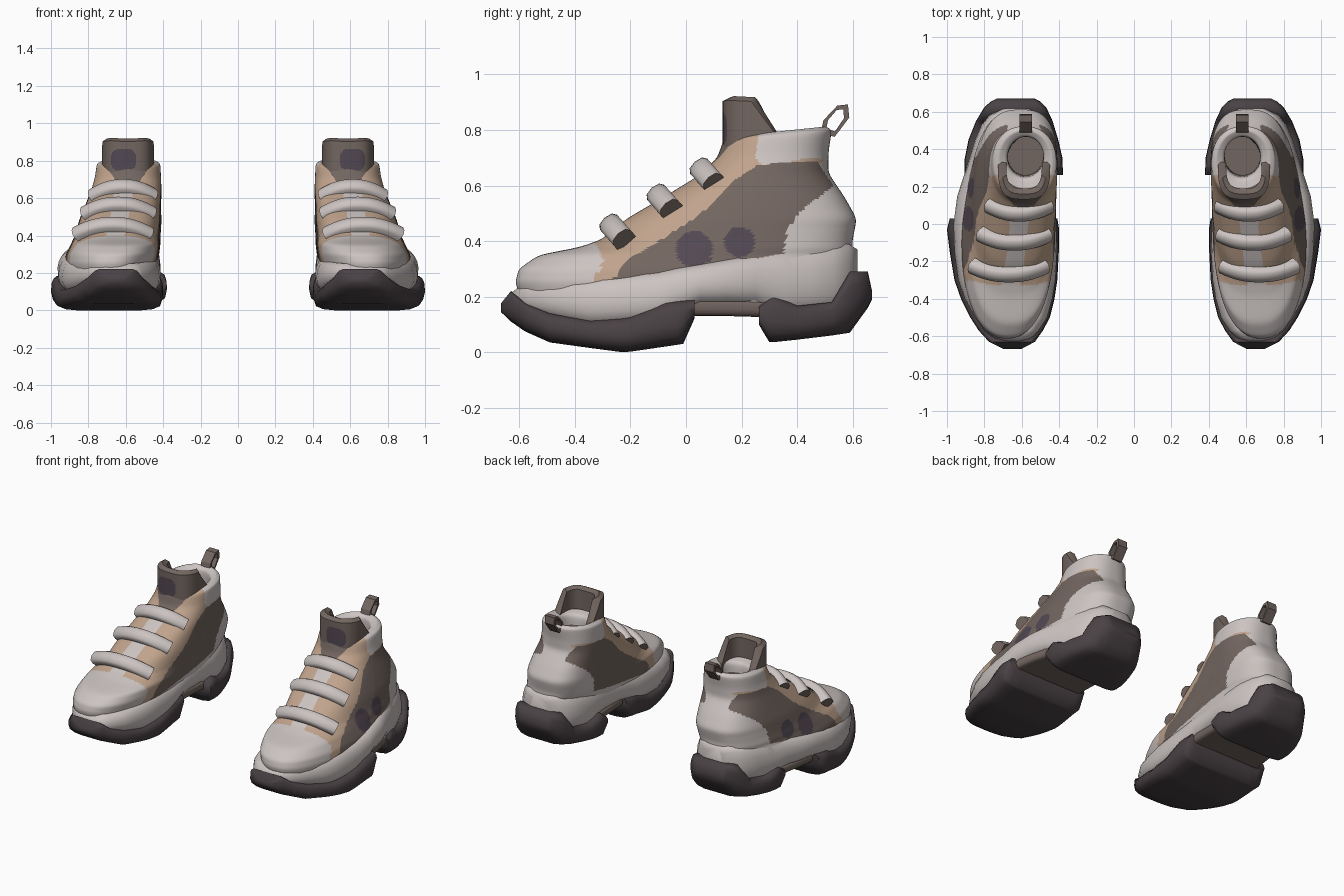
import bpy, bmesh, math
from mathutils import Vector

if "Cube" in bpy.data.objects:
    bpy.data.objects.remove(bpy.data.objects["Cube"])


def material(name, r, g, b):
    m = bpy.data.materials.new(name)
    m.diffuse_color = (r, g, b, 1)
    m.use_nodes = True
    m.node_tree.nodes["Principled BSDF"].inputs["Base Color"].default_value = m.diffuse_color
    return m


MATS = [material("light grey", .60, .55, .535), material("tan", .53, .37, .265),
        material("brown", .17, .132, .116), material("dark sole", .068, .054, .060),
        material("purple grey", .085, .066, .085)]
LIGHT, TAN, BROWN, DARK, PURPLE = range(5)


def build(name, rings, rule, wrap=False, angle=40):
    """Skin closed rings, colour by rule(centre, normal, row), mirror to make the pair."""
    bm = bmesh.new()
    rows = [[bm.verts.new(p) for p in r] for r in rings]
    n, k = len(rows[0]), len(rows)
    lay = bm.faces.layers.int.new("row")
    for i in range(k if wrap else k - 1):
        a, b = rows[i], rows[(i + 1) % k]
        for j in range(n):
            bm.faces.new((a[j], a[(j + 1) % n], b[(j + 1) % n], b[j]))[lay] = i
    if not wrap:
        bm.faces.new(rows[0])[lay] = 0
        bm.faces.new(rows[-1])[lay] = k
    bmesh.ops.recalc_face_normals(bm, faces=bm.faces[:])
    for f in bm.faces:
        f.material_index = rule(f.calc_center_median(), f.normal, f[lay]) if callable(rule) else rule
    me = bpy.data.meshes.new(name)
    bm.to_mesh(me)
    bm.free()
    for m in MATS:
        me.materials.append(m)
    ob = bpy.data.objects.new(name, me)
    bpy.context.collection.objects.link(ob)
    bpy.ops.object.select_all(action='DESELECT')
    ob.select_set(True)
    bpy.context.view_layer.objects.active = ob
    bpy.ops.object.shade_smooth_by_angle(angle=math.radians(angle))
    mir = ob.modifiers.new("pair", 'MIRROR')
    mir.use_mirror_merge = False


def lerp(table, y):
    """Linear lookup in rows of (key, values...)."""
    if y <= table[0][0]:
        return table[0][1:]
    for a, b in zip(table, table[1:]):
        if y <= b[0]:
            t = (y - a[0]) / (b[0] - a[0])
            return [p + (q - p) * t for p, q in zip(a[1:], b[1:])]
    return table[-1][1:]


def inside(poly, y, z):
    hit = False
    for (y1, z1), (y2, z2) in zip(poly, poly[1:] + poly[:1]):
        if (z1 > z) != (z2 > z) and y < y1 + (z - z1) / (z2 - z1) * (y2 - y1):
            hit = not hit
    return hit


def superellipse(angle, e):
    c, s = math.cos(angle), math.sin(angle)
    r = (abs(c) ** e + abs(s) ** e) ** (-1 / e)
    return c * r, s * r


# ---- upper: stacked tilted rings (z front, z back, y front, y back, x in, x out, squareness)
KEYS = [(.15, .15, -.58, .57, .455, .91, 2.3), (.25, .25, -.615, .595, .435, .93, 2.3),
        (.30, .30, -.602, .607, .425, .92, 2.4), (.35, .35, -.53, .605, .42, .895, 2.5),
        (.378, .375, -.385, .60, .42, .883, 2.7), (.405, .405, -.305, .60, .42, .87, 2.8),
        (.48, .48, -.215, .615, .415, .85, 2.8), (.55, .56, -.095, .57, .415, .82, 2.8),
        (.635, .645, .045, .512, .41, .785, 2.6), (.70, .72, .113, .513, .412, .765, 2.4),
        (.765, .80, .135, .525, .415, .755, 2.2), (.78, .815, .17, .50, .44, .725, 2.1),
        (.765, .79, .25, .465, .485, .675, 2), (.62, .62, .26, .47, .485, .675, 2)]
STEP, SEG = 12, 220
rows = [[p + (q - p) * s / STEP for p, q in zip(a, b)]
        for a, b in zip(KEYS, KEYS[1:]) for s in range(STEP)] + [list(KEYS[-1])]
for _ in range(9):
    rows = [rows[0]] + [[(p + 2 * q + r) / 4 for p, q, r in zip(*rows[i - 1:i + 2])]
                        for i in range(1, len(rows) - 1)] + [rows[-1]]


def upper_ring(zf, zb, yf, yb, xi, xo, e):
    ring = []
    for j in range(SEG):
        u, v = superellipse(2 * math.pi * j / SEG, e)
        shift = -.03 * max(0, u) * min(1, max(0, (.75 - zf) / .3))
        ring.append(((xi + xo) / 2 + v * (xo - xi) / 2 + shift,
                     (yf + yb) / 2 + u * (yb - yf) / 2, zf + (zb - zf) * (u + 1) / 2))
    return ring


BROWN_PANEL = [(-.27, .25), (-.22, .325), (-.09, .405), (.05, .495), (.175, .62), (.26, .675),
               (.47, .69), (.53, .6), (.41, .505), (.365, .44), (.35, .36), (.35, .25)]
TAN_PANEL = [(-.34, .25), (-.295, .33), (-.33, .40), (0, .75), (.1, .85), (.27, .85), (.25, .70),
             (.28, .665), (.44, .70), (.5, .695), (.47, .67), (.35, .6), (.3, .3), (-.3, .2)]


def upper_colour(c, n, row):
    if row >= STEP * 12.4:
        return BROWN
    if row >= STEP * 11.2 or c.z < .295 + .17 * c.y:
        return LIGHT
    mid = .655 - .2 * max(0, c.z - .4)
    if c.y < .22 and c.z > .665 and abs(c.x - .588) < .045 + (c.z - .665) * .7:
        return BROWN
    if n.y < -.3 and .38 < c.z <= .665 and abs(c.x - mid) < .05:
        return LIGHT
    if n.x > .2 and any((c.y - y) ** 2 + (c.z - z) ** 2 < r * r
                        for y, z, r in ((.03, .37, .066), (.193, .397, .055))):
        return PURPLE
    if inside(BROWN_PANEL, c.y, c.z):
        return BROWN
    return TAN if inside(TAN_PANEL, c.y, c.z) else LIGHT


build("upper", [upper_ring(*r) for r in rows], upper_colour, angle=60)


# ---- sole parts: sections along y, from tables (y, x in, x out) and (y, z bottom, z top)
BLOCK = ((1, 0), (.45, .05), (.1, .18), (0, .45), (.03, .75), (.14, .92), (.4, 1))
SOFT = ((1, 0), (.35, .1), (.05, .3), (0, .5), (.1, .7), (.32, .87), (.75, 1))


def sole_part(name, plan, side, colour, inset, shape=BLOCK, angle=65):
    rings = []
    for y in sorted({r[0] for r in plan} | {r[0] for r in side}):
        xi, xo = lerp(plan, y)
        zb, zt = lerp(side, y)
        h, d = zt - zb, min(inset, .3 * (xo - xi))
        rings.append([(xi + a * d, y, zb + b * h) for a, b in shape] +
                     [(xo - a * d, y, zb + b * h) for a, b in reversed(shape)])
    build(name, rings, colour, angle=angle)


sole_part("midsole",
          [(-.628, .60, .69), (-.61, .55, .75), (-.57, .51, .80), (-.5, .465, .85), (-.4, .437, .905),
           (-.3, .42, .94), (-.15, .412, .96), (0, .415, .965), (.15, .42, .945), (.35, .415, .88),
           (.45, .425, .85), (.53, .45, .815), (.585, .49, .77), (.617, .56, .70)],
          [(-.628, .16, .215), (-.58, .14, .25), (-.35, .09, .265), (-.1, .10, .29), (.05, .17, .315),
           (.25, .17, .35), (.35, .12, .367), (.585, .14, .39), (.617, .17, .37)],
          LIGHT, .06, SOFT)
sole_part("front_outsole",
          [(-.667, .60, .70), (-.63, .53, .775), (-.57, .487, .83), (-.5, .45, .875), (-.4, .425, .925),
           (-.3, .41, .96), (-.15, .402, .985), (-.03, .40, 1.0), (.03, .41, .985)],
          [(-.667, .145, .175), (-.63, .11, .22), (-.58, .075, .178), (-.49, .035, .14),
           (-.345, .015, .114), (-.23, 0, .122), (-.2, .002, .127), (-.075, .02, .18),
           (-.01, .03, .187), (.03, .12, .188)], DARK, .11)
sole_part("heel_outsole",
          [(.262, .38, .905), (.35, .382, .905), (.45, .405, .885), (.55, .435, .845), (.625, .47, .80),
           (.655, .50, .765), (.67, .53, .735)],
          [(.262, .10, .17), (.30, .036, .20), (.315, .036, .205), (.40, .045, .167), (.525, .06, .18),
           (.59, .07, .29), (.655, .16, .29), (.67, .19, .22)], DARK, .09)
sole_part("arch_bridge", [(-.02, .44, .945), (.15, .435, .92), (.32, .43, .88)],
          [(-.02, .13, .19), (.15, .13, .185), (.32, .125, .18)], BROWN, .03)


# ---- straps arched over the instep, dark underneath
def strap(name, cx, y0, z0, w, drop):
    n, t = Vector((0, -.66, .75)), Vector((0, .75, .66))
    prof = [(-.041, -.022), (-.041, .006), (-.03, .022), (0, .028), (.03, .022), (.041, .006), (.041, -.022)]
    rings = []
    for i in range(17):
        u = i / 8 - 1
        o = Vector((cx + w * u, y0, z0)) - n * drop * abs(u) ** 2.4
        lean = Vector((u ** 3 * .022, 0, 0))
        rings.append([o + t * a + n * b + lean * (b / .026) for a, b in prof])
    build(name, rings, lambda c, f, r: BROWN if f.dot(n) < -.4 else LIGHT, angle=50)


strap("lower_strap", .670, -.275, .463, .196, .075)
strap("middle_strap", .640, -.105, .571, .182, .075)
strap("upper_strap", .615, .050, .665, .164, .075)

# ---- tongue: U-shaped padded wall with a badge on the front
TOP = [(.13, .918), (.145, .922), (.235, .918), (.285, .85), (.33, .79)]
tongue = []
for i in range(101):
    c, s = superellipse(math.radians(-92 + 184 * i / 100), 3.2)
    outer = (.588 + .14 * s, .325 - .193 * c)
    inner = (.588 + .095 * s, .325 - .135 * c)
    top = lerp(TOP, outer[1])[0]
    mid = [(p + q) / 2 for p, q in zip(outer, inner)]
    tongue.append([(*outer, .66 + (top - .675) * k / 36) for k in range(37)] + [(*mid, top)] +
                  [(*inner, top - .015), (*inner, .66)])


def tongue_colour(c, n, row):
    badge = abs((c.x - .612) / .066) ** 3 + abs((c.z - .805) / .06) ** 3 < 1
    return PURPLE if badge and n.y < -.5 and c.y < .2 else BROWN


build("tongue", tongue, tongue_colour, angle=50)

# ---- heel pull loop
OUT = [(.485, .79), (.495, .835), (.545, .888), (.583, .892), (.588, .845), (.535, .775)]
cy, cz = [sum(p[i] for p in OUT) / 6 for i in (0, 1)]
loop = []
for y, z in OUT:
    yi, zi = cy + (y - cy) * .62, cz + (z - cz) * .68
    loop.append([(.545, y, z), (.612, y, z), (.612, yi, zi), (.545, yi, zi)])
build("pull_loop", loop, BROWN, wrap=True, angle=30)
